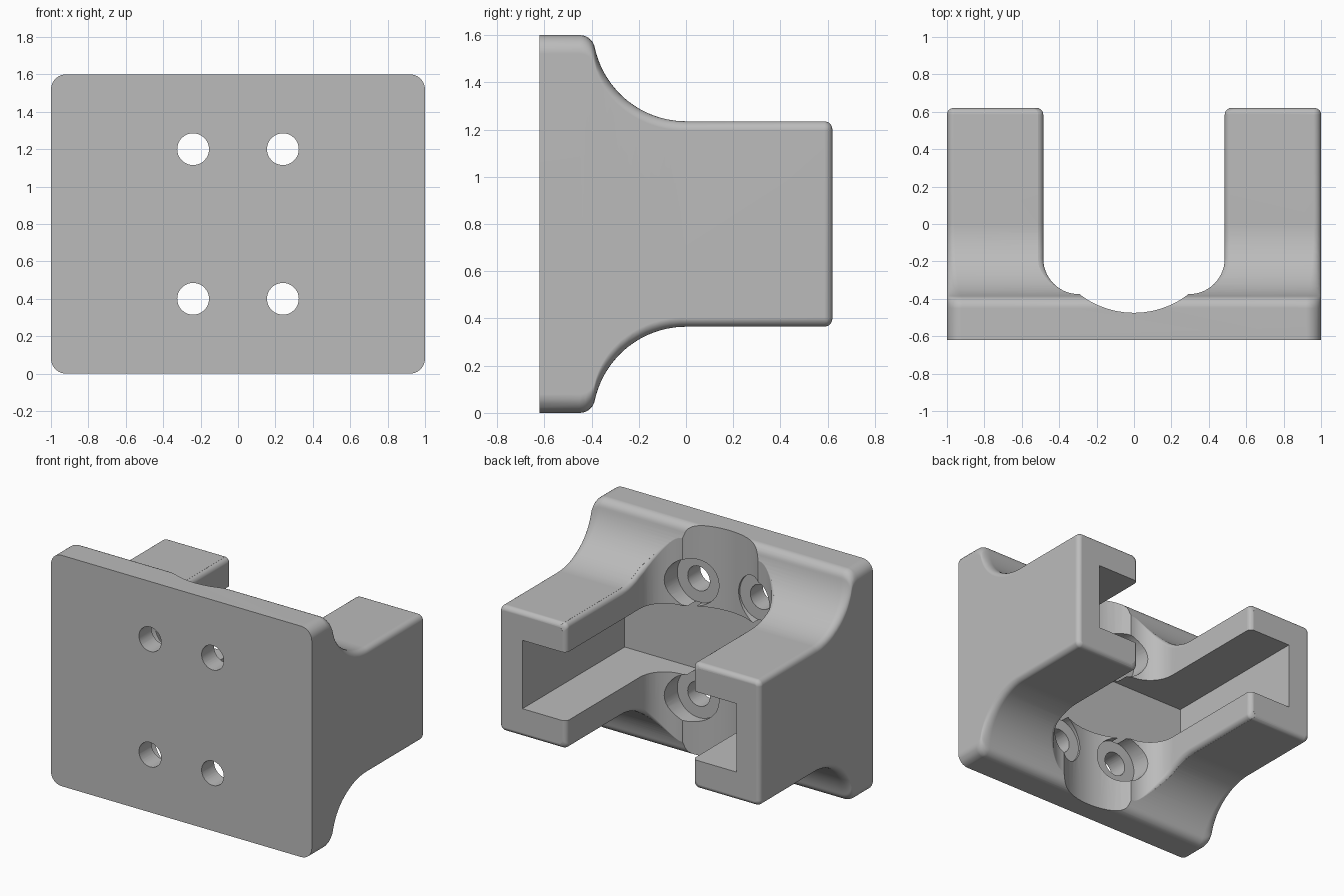
import bpy, bmesh
from math import cos, sin, sqrt, radians

cube = bpy.data.objects.get("Cube")
if cube:
    bpy.data.objects.remove(cube, do_unlink=True)

MID = 0.8                      # mid height of the bracket
ARM = 0.435                    # half height of the arms
SWEEP = 0.395                  # radius of the sweep from plate to arms
BACK, END = 0.62, 0.035        # arm tip and its rounding
GAP, FLOOR, BEND = 0.485, -0.375, 0.19   # opening between the arms


def arc(cx, cy, r, start, end, n):
    return [(cx + r * cos(radians(start + (end - start) * i / n)),
             cy + r * sin(radians(start + (end - start) * i / n))) for i in range(n + 1)]


def loft(name, rings):
    """Closed solid through rings that have equal point counts."""
    bm = bmesh.new()
    rows = [[bm.verts.new(p) for p in ring] for ring in rings]
    count = len(rows[0])
    for a, b in zip(rows, rows[1:]):
        for i in range(count):
            j = (i + 1) % count
            bm.faces.new((a[i], a[j], b[j], b[i]))
    bm.faces.new(rows[0])
    bm.faces.new(rows[-1])
    bmesh.ops.connect_verts_nonplanar(bm, angle_limit=0.0001, faces=bm.faces[:])
    bmesh.ops.recalc_face_normals(bm, faces=bm.faces[:])
    mesh = bpy.data.meshes.new(name)
    bm.to_mesh(mesh)
    bm.free()
    obj = bpy.data.objects.new(name, mesh)
    bpy.context.collection.objects.link(obj)
    return obj


def cut(target, tool):
    """Subtract the tool, then throw it away."""
    tool.hide_render = True
    mod = target.modifiers.new("cut", "BOOLEAN")
    mod.operation = "DIFFERENCE"
    mod.solver = "EXACT"
    mod.object = tool
    bpy.context.view_layer.objects.active = target
    bpy.context.view_layer.update()
    bpy.ops.object.modifier_apply(modifier=mod.name)
    bpy.data.objects.remove(tool, do_unlink=True)


def tip_inset(y):
    d = min(max(y - (BACK - END), 0), END)
    return END - sqrt(END * END - d * d)


def half_height(y):
    """Half height of the sweep and arms at depth y."""
    if y < 0:
        return ARM + SWEEP - sqrt(SWEEP * SWEEP - y * y)
    return ARM - tip_inset(y)


def body_ring(y, h):
    """Rounded rectangle, with softer corners towards the plate."""
    inset = tip_inset(y)
    w = 1 - inset
    r = 0.04 + 0.04 * min(1, max(0, (h - ARM) / 0.33)) - inset
    pts = []
    for sx, sz, a in ((1, 1, 0), (-1, 1, 90), (-1, -1, 180), (1, -1, 270)):
        pts += arc(sx * (w - r), sz * (h - r), r, a, a + 90, 6)
    return [(x, y, MID + z) for x, z in pts]


def opening_ring(y, g):
    """Gap section whose sides flare out to round the arm edges."""
    h = half_height(y)
    r = 0.035 * min(1, max(0.1, (y - FLOOR) / 0.15))
    side = arc(g + r, h - r, r, 180, 102, 5)
    side.append((side[-1][0], h + 0.6))
    left = [(-x, z) for x, z in reversed(side)]
    upper = side + left
    lower = [(x, -z) for x, z in reversed(upper)]
    return [(x, y, MID + z) for x, z in upper + lower]


# Body: plate, rounded rim, concave sweeps, arms and rounded tips
rim = 0.065
rim_y = -sqrt((SWEEP + rim) ** 2 - (ARM + SWEEP - MID + rim) ** 2)
profile = [(-BACK, MID)] + arc(rim_y, MID - rim, rim, 90, 11.9, 7)
profile += arc(0, ARM + SWEEP, SWEEP, 193.5, 270, 24)
profile += [(y, half_height(y)) for y, z in arc(BACK - END, 0, END, 90, 5, 5)]
bracket = loft("bracket", [body_ring(y, h) for y, h in profile])

# Opening between the arms, with curved inner corners and flared mouth
path = [(y, x) for x, y in arc(GAP - BEND, FLOOR + BEND, BEND, 270, 360, 14)]
path += [(-0.185 + 0.037 * i, GAP) for i in range(1, 6)]
path += [(y, GAP + tip_inset(y)) for y, z in arc(BACK - END, 0, END, 90, 12, 5)]
path.append((0.8, path[-1][1]))
cut(bracket, loft("opening", [opening_ring(y, g) for y, g in path]))

# Round recess in the plate, from top to bottom
circle = arc(0, 0, 0.475, 0, 354, 59)
cut(bracket, loft("recess", [[(x, y, z) for x, y in circle] for z in (-0.5, 2.1)]))

# Channel along the inside of both arms
channel = [(-0.82, -0.237), (0.82, -0.237), (0.82, 0.237), (-0.82, 0.237)]
cut(bracket, loft("channel", [[(x, y, MID + z) for x, z in channel] for y in (-0.5, 1.0)]))

# Screw holes with counterbores
for hx in (-0.24, 0.24):
    for hz in (MID - 0.4, MID + 0.4):
        for name, r, ends in (("hole", 0.085, (-0.8, 0.0)), ("counterbore", 0.165, (-0.483, -0.1))):
            circle = arc(hx, hz, r, 0, 350, 35)
            cut(bracket, loft(name, [[(x, y, z) for x, z in circle] for y in ends]))

# Material
grey = bpy.data.materials.new("plain grey")
grey.use_nodes = True
colour = (0.5, 0.5, 0.5, 1)
grey.diffuse_color = colour
grey.node_tree.nodes["Principled BSDF"].inputs["Base Color"].default_value = colour
bracket.data.materials.clear()
bracket.data.materials.append(grey)

# Smooth curved faces, keep real edges sharp
bpy.ops.object.select_all(action="DESELECT")
bracket.select_set(True)
bpy.context.view_layer.objects.active = bracket
bpy.ops.object.shade_smooth_by_angle(angle=radians(32))
weighted = bracket.modifiers.new("even shading", "WEIGHTED_NORMAL")
weighted.keep_sharp = True
